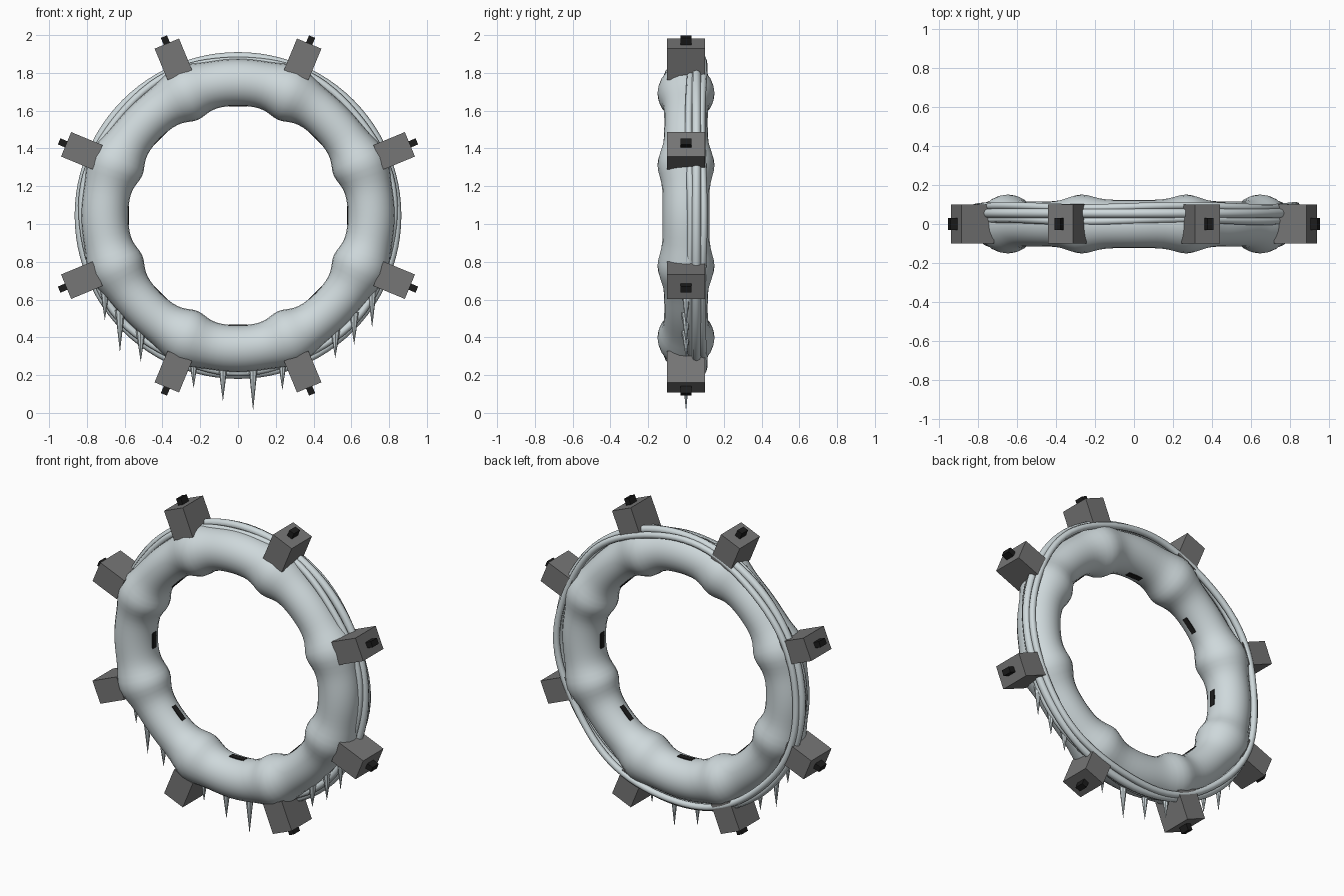
import bpy, bmesh
from math import sin, cos, pi, radians, exp, sqrt
from mathutils import Matrix, Vector

cube = bpy.data.objects.get("Cube")
if cube:
    bpy.data.objects.remove(cube)

CZ = 1.045  # height of the ring centre


def material(name, rgb):
    m = bpy.data.materials.new(name)
    m.use_nodes = True
    m.diffuse_color = (*rgb, 1)
    m.node_tree.nodes["Principled BSDF"].inputs["Base Color"].default_value = (*rgb, 1)
    return m


ICE = material("pale ice", (0.62, 0.69, 0.71))
METAL = material("grey metal", (0.18, 0.18, 0.18))
BLACK = material("black", (0.012, 0.012, 0.012))


def finish(name, bm, mat, smooth=False):
    bmesh.ops.recalc_face_normals(bm, faces=bm.faces)
    mesh = bpy.data.meshes.new(name)
    bm.to_mesh(mesh)
    bm.free()
    mesh.materials.append(mat)
    for p in mesh.polygons:
        p.use_smooth = smooth
    ob = bpy.data.objects.new(name, mesh)
    bpy.context.collection.objects.link(ob)
    return ob


def ring(name, steps, sides, section):
    """Closed tube; section(angle) gives ring radius, depth offset, tube radius."""
    bm = bmesh.new()
    loops = []
    for i in range(steps):
        a = 2 * pi * i / steps
        major, y, minor = section(a)
        loop = []
        for j in range(sides):
            t = 2 * pi * j / sides
            r = major + minor * cos(t)
            loop.append(bm.verts.new((r * cos(a), y + minor * sin(t), CZ + r * sin(a))))
        loops.append(loop)
    for i in range(steps):
        p, q = loops[i], loops[(i + 1) % steps]
        for j in range(sides):
            k = (j + 1) % sides
            bm.faces.new((p[j], p[k], q[k], q[j]))
    return finish(name, bm, ICE, True)


def block(name, degrees, radius, size, mat):
    """Box whose local x axis points out from the ring centre."""
    turn = Matrix.Rotation(-radians(degrees), 4, 'Y')
    place = Matrix.Translation((0, 0, CZ)) @ turn @ Matrix.Translation((radius, 0, 0))
    bm = bmesh.new()
    bmesh.ops.create_cube(bm, size=1, matrix=place @ Matrix.Diagonal((*size, 1)))
    return finish(name, bm, mat)


# Main ice body, swollen under each clamp and thinner on the diagonals
def body_section(a):
    off = (a % (pi / 4)) - pi / 8
    swell = exp(-(off / radians(7.5)) ** 2)
    slim = 0.5 - 0.5 * cos(4 * a)
    minor = 0.124 - 0.009 * slim
    return 0.705 - 0.010 * slim, 0, minor + (0.151 - minor) * swell


ring("ice_body", 128, 24, body_section)

# Frozen strands round the outer rim
for n, (y, r, thick, wave) in enumerate([(0.02, 0.825, 0.020, 0.006),
                                         (0.055, 0.841, 0.024, 0),
                                         (0.088, 0.825, 0.020, 0.006)]):
    ring(f"rim_strand_{n + 1}", 96, 8,
         lambda a: (r + wave * sin(7 * a + n), y + wave * cos(5 * a), thick))

# Clamps with bolts, and dark strips on the inner face between them
for n in range(8):
    deg = 45 * n + 22.5
    block(f"clamp_{n + 1}", deg, 0.895, (0.18, 0.20, 0.14), METAL)
    block(f"clamp_bolt_{n + 1}", deg, 0.985, (0.08, 0.06, 0.035), BLACK)
    block(f"inner_strip_{n + 1}", 45 * n, 0.583, (0.012, 0.035, 0.10), BLACK)

# Icicles hanging below: sideways position and tip height
for n, (x, tip) in enumerate([(-0.705, 0.49), (-0.625, 0.32), (-0.515, 0.27),
                              (-0.235, 0.13), (-0.08, 0.06), (0.08, 0.01),
                              (0.235, 0.12), (0.515, 0.29), (0.615, 0.36), (0.71, 0.45)]):
    top = CZ - sqrt(0.82 ** 2 - x * x) + 0.03
    bm = bmesh.new()
    bmesh.ops.create_cone(bm, cap_ends=True, segments=8, radius1=0, radius2=0.026,
                          depth=top - tip,
                          matrix=Matrix.Translation((x, 0, (top + tip) / 2)))
    bmesh.ops.remove_doubles(bm, verts=bm.verts, dist=0.0005)
    finish(f"icicle_{n + 1}", bm, ICE)
